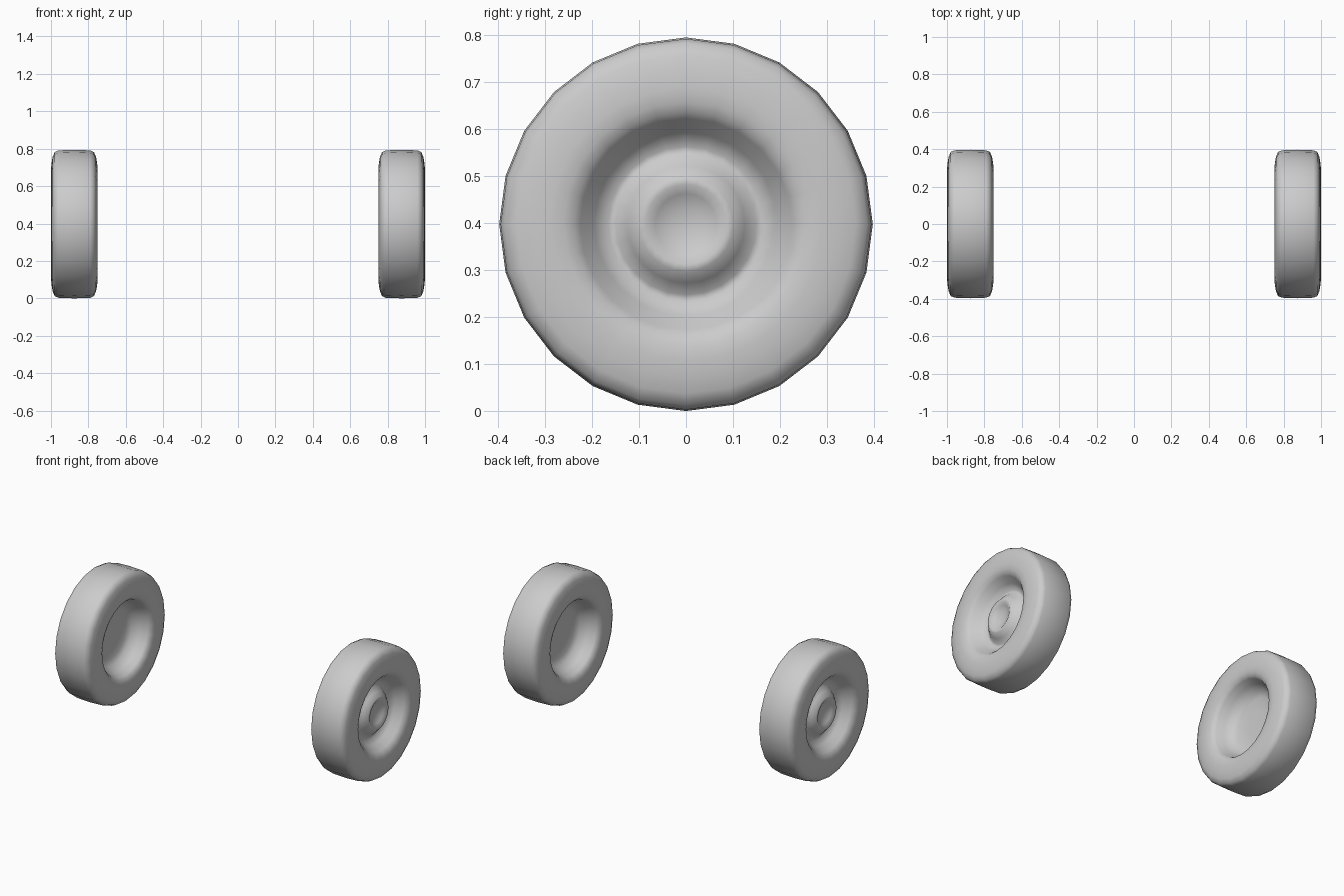
import bpy
import bmesh
import math

if "Cube" in bpy.data.objects:
    bpy.data.objects.remove(bpy.data.objects["Cube"], do_unlink=True)

SIDES = 24
RADIUS = 0.397
AXLE_X = 0.875

grey = bpy.data.materials.new("plain grey")
grey.use_nodes = True
colour = (0.6, 0.6, 0.6, 1.0)
grey.diffuse_color = colour
grey.node_tree.nodes["Principled BSDF"].inputs["Base Color"].default_value = colour

# Half cross-section as (offset along the axle, radius), from outer hub centre to inner dish centre
hub = [(0.058, 0), (0.06, 0.035), (0.072, 0.065), (0.085, 0.085), (0.083, 0.1),
       (0.06, 0.125), (0.035, 0.15), (0.032, 0.165), (0.06, 0.195), (0.1, 0.225)]
shoulder = [(0.113, 0.238), (0.122, 0.26), (0.125, 0.29), (0.122, 0.325),
            (0.116, 0.36), (0.105, 0.385), (0.085, 0.394)]
tread = [(0, RADIUS)]
inner_shoulder = [(-x, r) for x, r in reversed(shoulder)]
dish = [(-0.1, 0.228), (-0.06, 0.21), (-0.02, 0.185), (-0.005, 0.15), (0, 0.08), (0, 0)]
profile = hub + shoulder + tread + inner_shoulder + dish


def make_wheel(name, side):
    """Spin the cross-section round the axle; side is +1 or -1 along x."""
    bm = bmesh.new()
    verts = [bm.verts.new((side * x, 0, r)) for x, r in profile]
    edges = [bm.edges.new(pair) for pair in zip(verts, verts[1:])]
    bmesh.ops.spin(bm, geom=verts + edges, cent=(0, 0, 0), axis=(1, 0, 0),
                   angle=math.tau, steps=SIDES, use_merge=False)
    bmesh.ops.remove_doubles(bm, verts=bm.verts, dist=0.0005)
    bmesh.ops.recalc_face_normals(bm, faces=bm.faces)
    for face in bm.faces:
        face.smooth = True
    mesh = bpy.data.meshes.new(name)
    bm.to_mesh(mesh)
    bm.free()
    mesh.materials.append(grey)
    wheel = bpy.data.objects.new(name, mesh)
    wheel.location = (side * AXLE_X, 0, RADIUS)
    bpy.context.collection.objects.link(wheel)


# A mirrored pair of wheels
make_wheel("left_wheel", 1)
make_wheel("right_wheel", -1)
